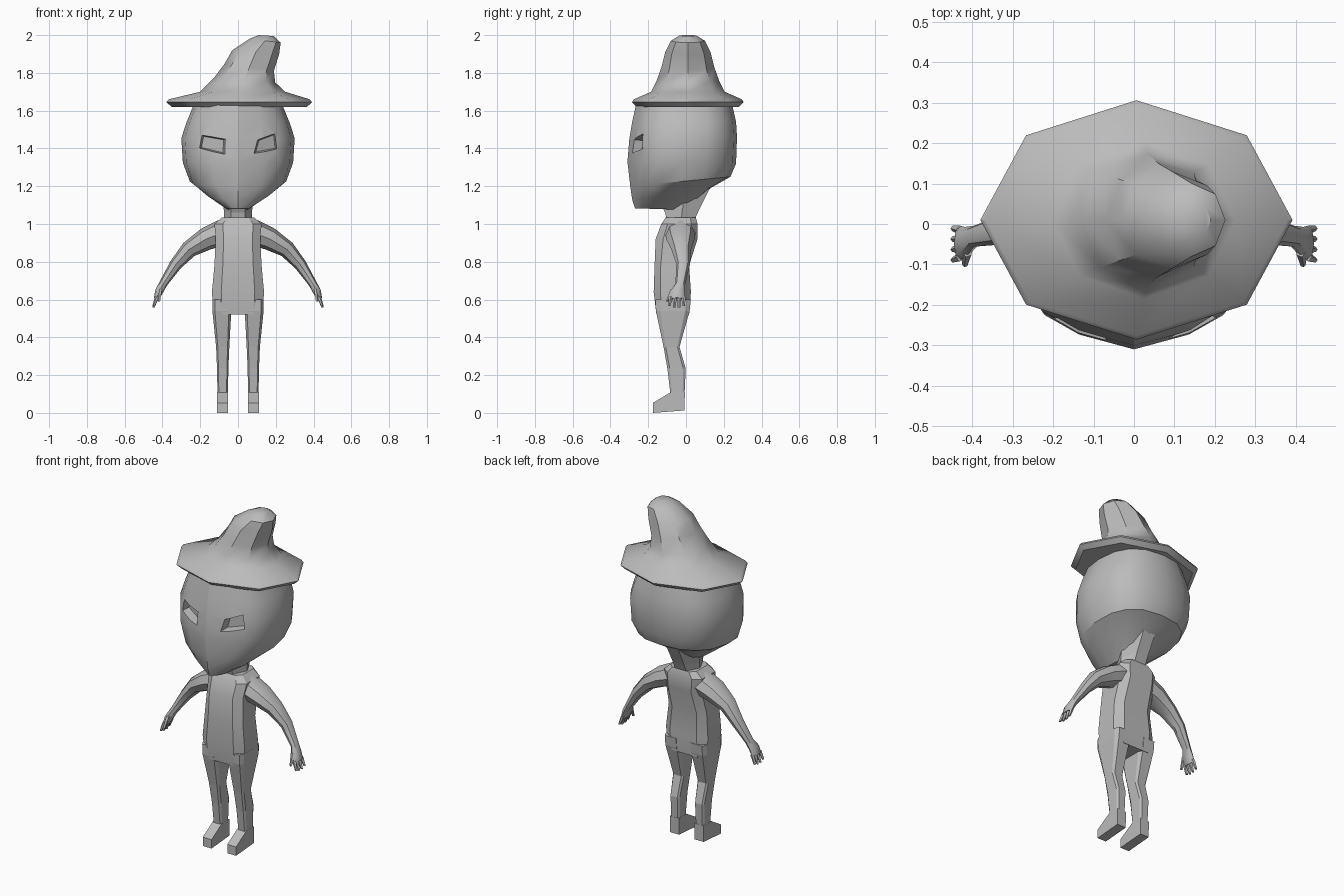
import bpy, bmesh, math
from mathutils import Vector

if "Cube" in bpy.data.objects:
    bpy.data.objects.remove(bpy.data.objects["Cube"], do_unlink=True)

grey = bpy.data.materials.new("plain grey")
grey.use_nodes = True
grey.diffuse_color = (0.5, 0.5, 0.5, 1)
grey.node_tree.nodes["Principled BSDF"].inputs["Base Color"].default_value = (0.5, 0.5, 0.5, 1)


def ring(center, u, v, n=8, power=1.0, phase=0.0, pinch=1.0):
    """Rounded loop spanned by half-axes u and v; pinch leaves the front point as a ridge."""
    points = []
    for i in range(n):
        a = math.tau * i / n + phase
        c, s = math.cos(a), math.sin(a)
        cu = math.copysign(abs(c) ** power, c)
        sv = math.copysign(abs(s) ** power, s)
        if s < -0.01 and abs(c) > 0.01:
            sv *= pinch
        points.append(Vector(center) + Vector(u) * cu + Vector(v) * sv)
    return points


def loft(name, rings, angle=30, side=1):
    """Skin a list of loops, close both ends; side=-1 mirrors across x."""
    bm = bmesh.new()
    loops = [[bm.verts.new((p[0] * side, p[1], p[2])) for p in r] for r in rings]
    for a, b in zip(loops, loops[1:]):
        for i in range(len(a)):
            j = (i + 1) % len(a)
            bm.faces.new((a[i], a[j], b[j], b[i]))
    bm.faces.new(loops[0])
    bm.faces.new(loops[-1])
    bmesh.ops.recalc_face_normals(bm, faces=bm.faces)
    mesh = bpy.data.meshes.new(name)
    bm.to_mesh(mesh)
    bm.free()
    mesh.materials.append(grey)
    obj = bpy.data.objects.new(name, mesh)
    bpy.context.collection.objects.link(obj)
    smooth(obj, angle)
    return obj


def smooth(obj, angle):
    bpy.ops.object.select_all(action='DESELECT')
    obj.select_set(True)
    bpy.context.view_layer.objects.active = obj
    if angle:
        bpy.ops.object.shade_smooth_by_angle(angle=math.radians(angle))


def depth_ring(front, back, half_width, **kw):
    """Loop from a front (y, z) point to a back (y, z) point."""
    f, b = Vector((0, *front)), Vector((0, *back))
    return ring((f + b) / 2, (half_width, 0, 0), (b - f) / 2, **kw)


def width_ring(left, right, half_depth):
    """Loop from a low-x (x, z) point to a high-x (x, z) point."""
    a, b = Vector((left[0], 0.01, left[1])), Vector((right[0], 0.01, right[1]))
    return ring((a + b) / 2, (b - a) / 2, (0, half_depth, 0))


# Hat: flat underside, rim, then a cone bending to one side
loft("hat", [width_ring(*r) for r in (
    ((-.22, 1.62), (.23, 1.62), .20),
    ((-.35, 1.62), (.365, 1.62), .27),
    ((-.38, 1.645), (.392, 1.645), .296),
    ((-.367, 1.66), (.38, 1.66), .286),
    ((-.20, 1.70), (.25, 1.70), .195),
    ((-.13, 1.77), (.197, 1.75), .165),
    ((-.07, 1.85), (.19, 1.81), .14),
    ((-.03, 1.92), (.218, 1.90), .12),
    ((.06, 1.98), (.226, 1.96), .09),
    ((.11, 2.0), (.19, 1.995), .045))], 40)

# Head: ridge down the face, jaw sloping up to the back
head = loft("head", [depth_ring(*r, n=16, power=.8, pinch=.93) for r in (
    ((-.27, 1.083), (.0, 1.075), .06),
    ((-.285, 1.13), (.13, 1.19), .17),
    ((-.295, 1.20), (.235, 1.25), .255),
    ((-.31, 1.33), (.265, 1.32), .292),
    ((-.30, 1.45), (.27, 1.46), .30),
    ((-.285, 1.54), (.265, 1.54), .272),
    ((-.265, 1.63), (.245, 1.63), .235),
    ((-.22, 1.65), (.20, 1.65), .19))], 0)

# Eye sockets: slanted tapering hollows cut into the face
right_eye = ((-.196, 1.475), (-.06, 1.452), (-.065, 1.365), (-.21, 1.40))
left_eye = ((.20, 1.485), (.10, 1.447), (.08, 1.37), (.21, 1.395))
for corners in (right_eye, left_eye):
    mx = sum(c[0] for c in corners) / 4
    mz = sum(c[1] for c in corners) / 4

    def slice_at(scale, offset):
        return [Vector((mx + (x - mx) * scale, offset + .38 * abs(x), mz + (z - mz) * scale))
                for x, z in corners]
    cutter = loft("eye_cutter", [slice_at(1.25, -.42), slice_at(.78, -.265)], 0)
    cut = head.modifiers.new("eye socket", 'BOOLEAN')
    cut.operation = 'DIFFERENCE'
    cut.solver = 'EXACT'
    cut.object = cutter
    smooth(head, 0)
    bpy.ops.object.modifier_apply(modifier=cut.name)
    bpy.data.objects.remove(cutter, do_unlink=True)
smooth(head, 29)

# Neck and torso
EIGHTH = math.pi / 8
loft("neck", [depth_ring(*r, n=6) for r in (
    ((-.11, 1.01), (.06, 1.03), .075),
    ((-.125, 1.06), (.085, 1.08), .075),
    ((-.16, 1.11), (.15, 1.20), .08))], 0)
loft("torso", [depth_ring((f, z), (b, z), w * 1.04, power=.5, phase=EIGHTH) for z, w, f, b in (
    (.52, .13, -.16, .02),
    (.64, .138, -.175, .03),
    (.78, .125, -.17, .02),
    (.92, .118, -.165, .065),
    (1.0, .125, -.135, .065),
    (1.035, .085, -.11, .055))], 32)

for side, label in ((1, "left"), (-1, "right")):
    # Leg
    loft(label + "_leg", [
        ring(((i + o) / 2, (f + b) / 2, z), ((o - i) / 2, 0, 0), (0, (b - f) / 2, 0),
             power=.35, phase=EIGHTH) for z, i, o, f, b in (
            (.07, .053, .109, -.08, -.008),
            (.235, .05, .112, -.10, .0),
            (.35, .045, .117, -.12, -.033),
            (.54, .034, .137, -.162, .022),
            (.60, .034, .137, -.165, .028))], 0, side)
    # Foot: side outline extruded across
    outline = ((-.08, .11), (-.175, .053), (-.175, .0), (-.008, .013), (-.006, .11))
    loft(label + "_foot", [[(x, y, z) for y, z in outline] for x in (.052, .11)], 0, side)
    # Arm and palm: path points with thickness and depth
    path = [((.08, -.03, .955), .07, .08), ((.17, -.03, .92), .06, .075),
            ((.26, -.025, .865), .045, .052), ((.33, -.015, .785), .033, .036),
            ((.395, -.03, .685), .022, .026), ((.417, -.045, .645), .022, .038),
            ((.432, -.048, .605), .014, .042)]
    arm = []
    for k, (p, thick, depth) in enumerate(path):
        d = Vector(path[min(k + 1, len(path) - 1)][0]) - Vector(path[max(k - 1, 0)][0])
        across = Vector((-d.z, 0, d.x)).normalized()
        arm.append(ring(p, across * thick, (0, depth, 0)))
    loft(label + "_arm", arm, 40, side)
    # Fingers and thumb
    digits = [((.428, -.048 + t * .022, .615), (.447, -.05 + t * .026, .553 + .008 * abs(t)))
              for t in (-1.5, -.5, .5, 1.5)]
    digits.append(((.412, -.07, .655), (.418, -.10, .59)))
    for k, (start, end) in enumerate(digits):
        loft(f"{label}_digit_{k + 1}", [
            ring(p, (r, 0, 0), (0, r, 0), n=5)
            for p, r in ((start, .012), (end, .007))], 0, side)
